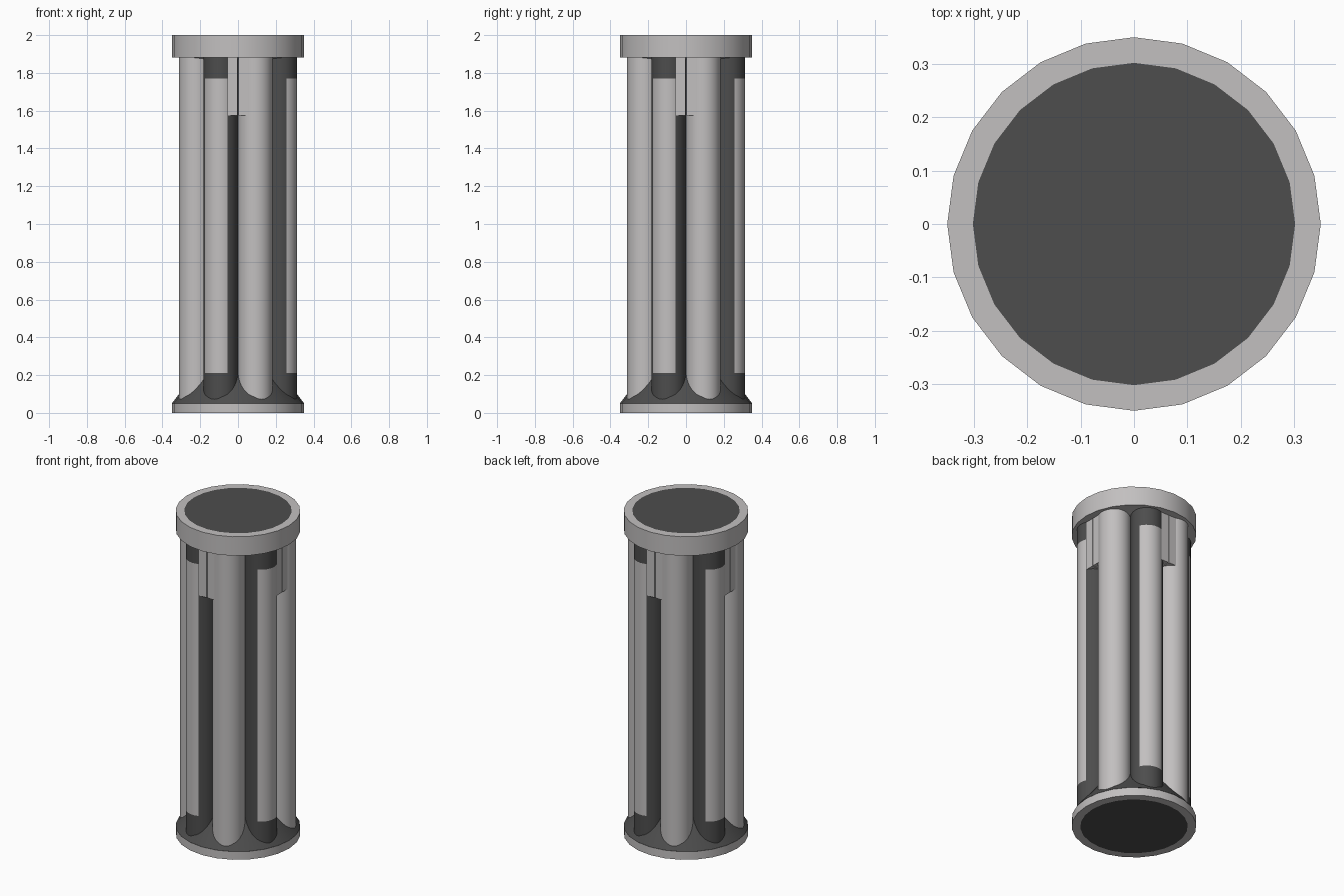
import bpy, bmesh, math
from mathutils import Matrix

if "Cube" in bpy.data.objects:
    bpy.data.objects.remove(bpy.data.objects["Cube"])


def material(name, rgb):
    m = bpy.data.materials.new(name)
    m.diffuse_color = (*rgb, 1)
    m.use_nodes = True
    m.node_tree.nodes["Principled BSDF"].inputs["Base Color"].default_value = m.diffuse_color
    return m


LIGHT = material("light_grey", (0.54, 0.525, 0.525))
DARK = material("dark_grey", (0.074, 0.074, 0.074))


def finish(bm, name, smooth=True):
    bmesh.ops.recalc_face_normals(bm, faces=bm.faces[:])
    mesh = bpy.data.meshes.new(name)
    bm.to_mesh(mesh)
    bm.free()
    mesh.materials.append(LIGHT)
    mesh.materials.append(DARK)
    ob = bpy.data.objects.new(name, mesh)
    bpy.context.collection.objects.link(ob)
    if smooth:
        bpy.ops.object.select_all(action='DESELECT')
        bpy.context.view_layer.objects.active = ob
        ob.select_set(True)
        bpy.ops.object.shade_smooth_by_angle(angle=math.radians(30))
    return ob


def stack(name, profile, sides, colour, start=0.0, centre=(0, 0)):
    """Closed stack of rings (radius, z); colour(face) gives the material index."""
    bm = bmesh.new()
    rings = []
    for r, z in profile:
        rings.append([bm.verts.new((centre[0] + r * math.cos(start + 2 * math.pi * i / sides),
                                    centre[1] + r * math.sin(start + 2 * math.pi * i / sides), z))
                      for i in range(sides)])
    for lo, hi in zip(rings, rings[1:]):
        for i in range(sides):
            j = (i + 1) % sides
            bm.faces.new((lo[i], lo[j], hi[j], hi[i]))
    bm.faces.new(rings[0])
    bm.faces.new(rings[-1])
    for f in bm.faces:
        f.material_index = colour(f)
    return finish(bm, name)


def is_disc(f):
    return int(len(f.verts) > 4)


# Base ring with dark underside disc, and flared dark foot above it
stack("base_ring", [(0.302, 0), (0.35, 0), (0.35, 0.05)], 24, is_disc)
stack("base_flare", [(0.35, 0.0505), (0.19, 0.258)], 24, lambda f: 1)

# Top cap with inset dark disc; underside slopes slightly down to the middle
stack("top_cap", [(0.19, 1.866), (0.31, 1.882), (0.35, 1.882), (0.35, 2.0), (0.302, 2.0)],
      24, is_disc)

# Dark core closing the gaps between columns
stack("core", [(0.2, 0.06), (0.2, 1.9)], 24, lambda f: 1)

# Eight touching columns: plain light ones alternate with dark ones carrying a light panel
C, R = 0.239, 0.0915
for k in range(8):
    a = math.radians(22.5 + 45 * k)
    cx, cy = C * math.cos(a), C * math.sin(a)

    def panel_colour(f):
        m = f.calc_center_median()
        outward = (m.x - cx) * math.cos(a) + (m.y - cy) * math.sin(a)
        return 0 if 0.21 < m.z < 1.77 and outward > R * 0.7 else 1

    if k % 2 == 0:
        stack(f"light_column_{k // 2 + 1}", [(R, 0.06), (R, 1.9)], 32, lambda f: 0, a, (cx, cy))
    else:
        stack(f"panel_column_{k // 2 + 1}", [(R, 0.06), (R, 0.21), (R, 1.77), (R, 1.9)],
              32, panel_colour, a, (cx, cy))

# Split filler block at the top of the groove on each of the four sides
for k in range(4):
    bm = bmesh.new()
    for s in (-1, 1):
        bmesh.ops.create_cube(bm, size=1, matrix=Matrix.Translation((s * 0.0295, -0.2535, 1.73))
                              @ Matrix.Diagonal((0.055, 0.1, 0.31, 1)))
    bm.transform(Matrix.Rotation(k * math.pi / 2, 4, 'Z'))
    finish(bm, f"groove_block_{k + 1}", smooth=False)
